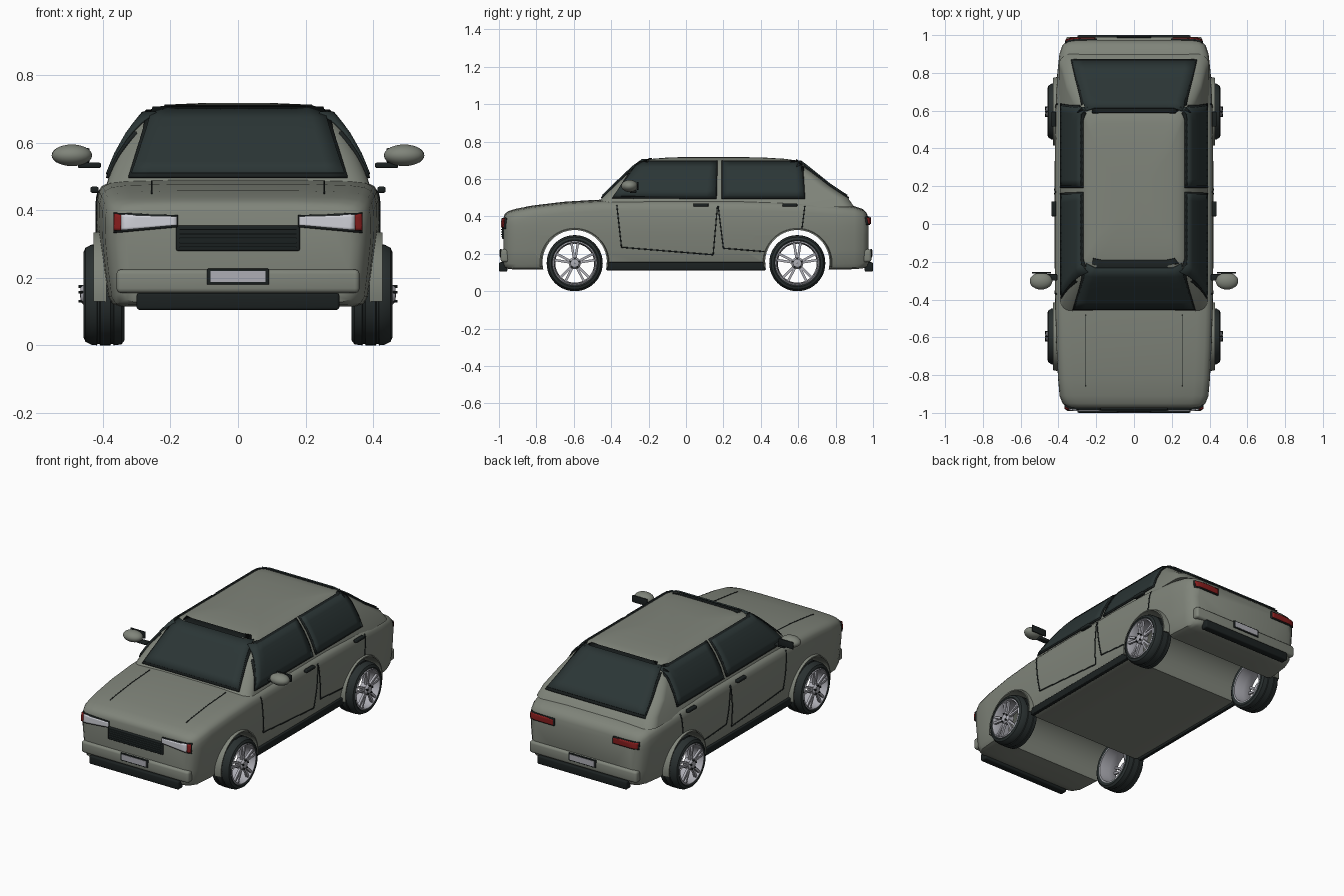
import bpy, bmesh, math
from mathutils import Vector, Matrix
from mathutils.bvhtree import BVHTree

if "Cube" in bpy.data.objects:
    bpy.data.objects.remove(bpy.data.objects["Cube"])


def material(name, rgb):
    m = bpy.data.materials.new(name)
    m.diffuse_color = (*rgb, 1)
    m.use_nodes = True
    m.node_tree.nodes["Principled BSDF"].inputs["Base Color"].default_value = m.diffuse_color
    return m


PAINT = material("grey_green_paint", (0.215, 0.232, 0.195))
GLASS = material("dark_glass", (0.024, 0.036, 0.036))
TRIM = material("black_trim", (0.011, 0.015, 0.015))
RUBBER = material("tyre_rubber", (0.022, 0.029, 0.029))
SILVER = material("silver_metal", (0.42, 0.42, 0.46))
LAMP = material("lamp_white", (0.62, 0.63, 0.68))
RED = material("lamp_red", (0.23, 0.012, 0.012))


def finish(bm, name, mat, angle=35):
    bmesh.ops.recalc_face_normals(bm, faces=bm.faces)
    me = bpy.data.meshes.new(name)
    bm.to_mesh(me)
    bm.free()
    ob = bpy.data.objects.new(name, me)
    bpy.context.collection.objects.link(ob)
    me.materials.append(mat)
    smooth(ob, angle)
    return ob


def smooth(ob, angle=35):
    bpy.ops.object.select_all(action='DESELECT')
    ob.select_set(True)
    bpy.context.view_layer.objects.active = ob
    bpy.ops.object.shade_smooth_by_angle(angle=math.radians(angle))


def loft(rings):
    bm = bmesh.new()
    rows = [[bm.verts.new(p) for p in r] for r in rings]
    n = len(rows[0])
    for a, b in zip(rows, rows[1:]):
        for i in range(n):
            bm.faces.new((a[i], a[(i + 1) % n], b[(i + 1) % n], b[i]))
    bm.faces.new(rows[0])
    bm.faces.new(rows[-1])
    bmesh.ops.recalc_face_normals(bm, faces=bm.faces)
    return bm


def box(name, lo, hi, mat, bevel=0.0):
    bm = bmesh.new()
    lo, hi = Vector(lo), Vector(hi)
    bmesh.ops.create_cube(bm, size=1, matrix=Matrix.Translation((lo + hi) / 2)
                          @ Matrix.Diagonal((*(hi - lo), 1)))
    if bevel:
        bmesh.ops.bevel(bm, geom=bm.edges[:], offset=bevel, segments=3,
                        profile=0.5, affect='EDGES')
    return finish(bm, name, mat)


def lathe(name, profile, s, y, z, mat, segs=48):
    """Closed (x, radius) profile turned round the axle."""
    rings = [[(s * x, y + r * math.cos(t), z + r * math.sin(t)) for x, r in profile]
             for t in (2 * math.pi * i / segs for i in range(segs))]
    bm = bmesh.new()
    rows = [[bm.verts.new(p) for p in r] for r in rings]
    n = len(profile)
    for i in range(segs):
        a, b = rows[i], rows[(i + 1) % segs]
        for j in range(n):
            bm.faces.new((a[j], a[(j + 1) % n], b[(j + 1) % n], b[j]))
    return finish(bm, name, mat)


def panel(name, quads, axis, s, tree, mat, lift=0.006, thick=0.008, nu=12, nv=6):
    """Lay flat quads onto a surface, seen along an axis."""
    bm = bmesh.new()
    k = "xyz".index(axis)
    d = Vector((0, 0, 0))
    d[k] = -s
    for q in quads:
        q = [Vector(p) for p in q]
        grid = []
        for j in range(nv + 1):
            row = []
            for i in range(nu + 1):
                u, v = i / nu, j / nv
                a, b = q[0].lerp(q[1], u).lerp(q[3].lerp(q[2], u), v)
                p = [a, b]
                p.insert(k, 2 * s)
                hit, nor, _, _ = tree.ray_cast(Vector(p), d)
                if hit is None:
                    p[k] = 0.9 * s
                    hit, nor, _, _ = tree.find_nearest(Vector(p))
                row.append(bm.verts.new(hit + nor * lift))
            grid.append(row)
        for r0, r1 in zip(grid, grid[1:]):
            for i in range(nu):
                bm.faces.new((r0[i], r0[i + 1], r1[i + 1], r1[i]))
    ob = finish(bm, name, mat)
    mod = ob.modifiers.new("thickness", 'SOLIDIFY')
    mod.thickness, mod.offset = thick, 0
    return ob


def seams(name, path, axis, s, tree, w=0.006):
    quads = []
    for a, b in zip(path, path[1:]):
        a, b = Vector(a), Vector(b)
        n = (b - a).orthogonal().normalized() * w / 2
        quads.append((a - n, b - n, b + n, a + n))
    return panel(name, quads, axis, s, tree, TRIM, 0.001, 0.003, 14, 1)


def grow(quad, m):
    c = sum((Vector(p) for p in quad), Vector((0, 0))) / 4
    return [Vector(p) + Vector((math.copysign(m, p[0] - c.x), math.copysign(m, p[1] - c.y)))
            for p in quad]


# Lower body: cross sections along y (y, half width, top, bottom)
stations = [(-0.975, .335, .395, .145), (-0.968, .358, .415, .128), (-0.95, .378, .428, .12),
            (-0.91, .394, .441, .115), (-0.82, .402, .458, .115), (-0.65, .411, .478, .115),
            (-0.45, .417, .49, .115), (-0.2, .42, .492, .115), (0.3, .42, .492, .115),
            (0.6, .416, .484, .115), (0.8, .406, .468, .115), (0.9, .395, .455, .118),
            (0.945, .38, .44, .122), (0.965, .36, .42, .13), (0.975, .335, .395, .145)]
rings = []
for y, w, t, b in stations:
    half = [(.45, b), (.86, b), (.92, b + .008), (.95, b + .03), (.975, .22), (.995, .3),
            (1, .35), (.998, t - .06), (.985, t - .035), (.96, t - .02), (.91, t - .01),
            (.8, t - .004), (.45, t)]
    rings.append([(w * f, y, z) for f, z in half] + [(-w * f, y, z) for f, z in reversed(half)])
bm = loft(rings)
body_tree = BVHTree.FromBMesh(bm)
body = finish(bm, "lower_body", PAINT)

# Wheel arches cut right through the body
AXLES, WZ = (-0.595, 0.595), 0.155
for y in AXLES:
    bm = bmesh.new()
    bmesh.ops.create_cone(bm, cap_ends=True, segments=64, radius1=.172, radius2=.172, depth=2,
                          matrix=Matrix.Translation((0, y, WZ)) @ Matrix.Rotation(math.pi / 2, 4, 'Y'))
    cutter = finish(bm, "arch_cutter", PAINT)
    cutter.hide_render = True
    mod = body.modifiers.new("arch", 'BOOLEAN')
    mod.operation, mod.solver, mod.object = 'DIFFERENCE', 'EXACT', cutter
    bpy.context.view_layer.objects.active = body
    bpy.ops.object.modifier_apply(modifier="arch")
    bpy.data.objects.remove(cutter)
smooth(body)

# Cabin: rounded outlines stacked in z (z, front y, rear y, half width, corner radius)
levels = [(.45, -.49, .90, .398, .06), (.5, -.447, .865, .382, .06), (.56, -.385, .772, .358, .06),
          (.62, -.323, .697, .325, .055), (.67, -.268, .635, .288, .05), (.69, -.243, .608, .27, .05),
          (.70, -.222, .585, .255, .05), (.708, -.18, .53, .232, .05), (.714, -.11, .43, .19, .05),
          (.718, 0, .28, .1, .04)]
rings = []
for z, y0, y1, w, r in levels:
    ring = []
    for cx, cy, a0 in ((w - r, y1 - r, 0), (r - w, y1 - r, 90), (r - w, y0 + r, 180), (w - r, y0 + r, 270)):
        for i in range(7):
            a = math.radians(a0 + 15 * i)
            ring.append((cx + r * math.cos(a), cy + r * math.sin(a), z))
    rings.append(ring)
bm = loft(rings)
cabin_tree = BVHTree.FromBMesh(bm)
finish(bm, "cabin", PAINT, 45)

# Glazing with black seals
glazing = [("windscreen", "y", -1, ((-.315, .505), (.315, .505), (.25, .697), (-.25, .697))),
           ("rear_window", "y", 1, ((-.325, .505), (.325, .505), (.255, .69), (-.255, .69)))]
for s in (1, -1):
    glazing += [("front_side_window", "x", s, ((-.385, .505), (.155, .503), (.16, .683), (-.25, .683))),
                ("rear_side_window", "x", s, ((.2, .503), (.628, .503), (.615, .683), (.2, .683)))]
for name, axis, s, quad in glazing:
    panel(name, [quad], axis, s, cabin_tree, GLASS, .008, .008)
    panel(name + "_seal", [grow(quad, .009)], axis, s, cabin_tree, TRIM, .004, .008)

for s in (1, -1):
    # Door and bonnet seams
    seams("front_door_seam", [(-.37, .46), (-.345, .235), (.145, .195), (.168, .455)], "x", s, body_tree)
    seams("rear_door_seam", [(.172, .455), (.2, .23), (.42, .212)], "x", s, body_tree)
    seams("rear_door_edge_seam", [(.62, .335), (.635, .455)], "x", s, body_tree)
    seams("bonnet_seam", [(s * .255, -.86), (s * .255, -.48)], "z", 1, body_tree, .004)
    # Door handles
    for y in (.08, .555):
        box("door_handle", (s * .425 - .012, y - .04, .452), (s * .425 + .012, y + .04, .47), TRIM, .005)
    # Sill
    box("sill", (s * .40 - .012, -.425, .112), (s * .40 + .012, .425, .155), TRIM, .004)
    # Door mirror
    bm = bmesh.new()
    bmesh.ops.create_uvsphere(bm, u_segments=24, v_segments=14, radius=1,
                              matrix=Matrix.Translation((s * .492, -.302, .563))
                              @ Matrix.Diagonal((.06, .045, .032, 1)))
    finish(bm, "mirror_shell", PAINT, 60)
    box("mirror_glass", (s * .49 - .05, -.262, .542), (s * .49 + .05, -.254, .584), TRIM, .003)
    box("mirror_stalk", (s * .44 - .034, -.30, .525), (s * .44 + .034, -.265, .541), TRIM, .005)
    # Lamps
    panel("headlamp_surround", [((s * .178, .35), (s * .364, .333), (s * .364, .391), (s * .178, .386))],
          "y", -1, body_tree, TRIM, .003, .012)
    panel("headlamp", [((s * .18, .356), (s * .343, .341), (s * .343, .386), (s * .18, .382))],
          "y", -1, body_tree, LAMP, .009, .012)
    panel("side_marker", [((s * .343, .341), (s * .359, .341), (s * .359, .386), (s * .343, .386))],
          "y", -1, body_tree, RED, .009, .012)
    panel("tail_lamp_surround", [((s * .197, .355), (s * .362, .355), (s * .362, .397), (s * .197, .397))],
          "y", 1, body_tree, TRIM, .003, .01)
    panel("tail_lamp", [((s * .203, .36), (s * .356, .36), (s * .356, .392), (s * .203, .392))],
          "y", 1, body_tree, RED, .008, .01)

    for y in AXLES:
        # Arch lip
        bm = bmesh.new()
        rows = []
        for i in range(33):
            a = math.radians(-8 + 196 * i / 32)
            rows.append([bm.verts.new((s * x, y + r * math.cos(a), WZ + r * math.sin(a)))
                         for x, r in ((.39, .172), (.428, .172), (.428, .179), (.39, .186))])
        for a, b in zip(rows, rows[1:]):
            for j in range(4):
                bm.faces.new((a[j], a[(j + 1) % 4], b[(j + 1) % 4], b[j]))
        bm.faces.new(rows[0])
        bm.faces.new(rows[-1])
        finish(bm, "arch_lip", PAINT)
        # Tyre with tread grooves
        z = .15
        lathe("tyre", [(.338, .118), (.336, .135), (.345, .147), (.368, .15), (.37, .146), (.376, .146),
                       (.378, .15), (.408, .15), (.41, .146), (.416, .146), (.418, .15), (.435, .148),
                       (.452, .139), (.458, .125), (.452, .114)], s, y, z, RUBBER)
        # Rim barrel, spokes and hub
        lathe("rim", [(.338, .119), (.338, .110), (.40, .104), (.448, .107), (.458, .112), (.454, .119)],
              s, y, z, SILVER)
        bm = bmesh.new()
        for i in range(5):
            for off in (-9, 9):
                rot = Matrix.Rotation(math.radians(90 + 72 * i + off), 4, 'X')
                bmesh.ops.create_cube(bm, size=1, matrix=Matrix.Translation((s * .446, y, z)) @ rot
                                      @ Matrix.Translation((0, .062, 0)) @ Matrix.Diagonal((.014, .094, .013, 1)))
        finish(bm, "spokes", SILVER)
        lathe("hub", [(.42, .0005), (.42, .032), (.455, .032), (.466, .022), (.468, .0005)], s, y, z, SILVER, 24)
        for i in range(5):
            a = math.radians(90 + 72 * i)
            lathe("wheel_nut", [(.45, .0005), (.45, .005), (.472, .005), (.472, .0005)], s,
                  y + .024 * math.cos(a), z + .024 * math.sin(a), TRIM, 6)

# Bumpers, lower strips and number plates at both ends
for end, s in (("front", -1), ("rear", 1)):
    def slab(name, x, y0, y1, z0, z1, mat, bevel=0.0):
        ys = sorted((s * y0, s * y1))
        box(end + name, (-x, ys[0], z0), (x, ys[1], z1), mat, bevel)
    slab("_bumper", .36, .945, .991, .155, .225, PAINT, .014)
    slab("_lower_strip", .30, .955, 1.0, .105, .155, TRIM, .008)
    slab("_plate_frame", .092, .985, .995, .18, .227, TRIM, .003)
    slab("_plate", .082, .99, .997, .187, .22, SILVER)

# Grille with horizontal bars
box("grille", (-.183, -.985, .28), (.183, -.96, .355), TRIM, .005)
for i in range(5):
    z = .291 + .013 * i
    box("grille_bar", (-.173, -.99, z - .002), (.173, -.98, z + .002), GLASS)
